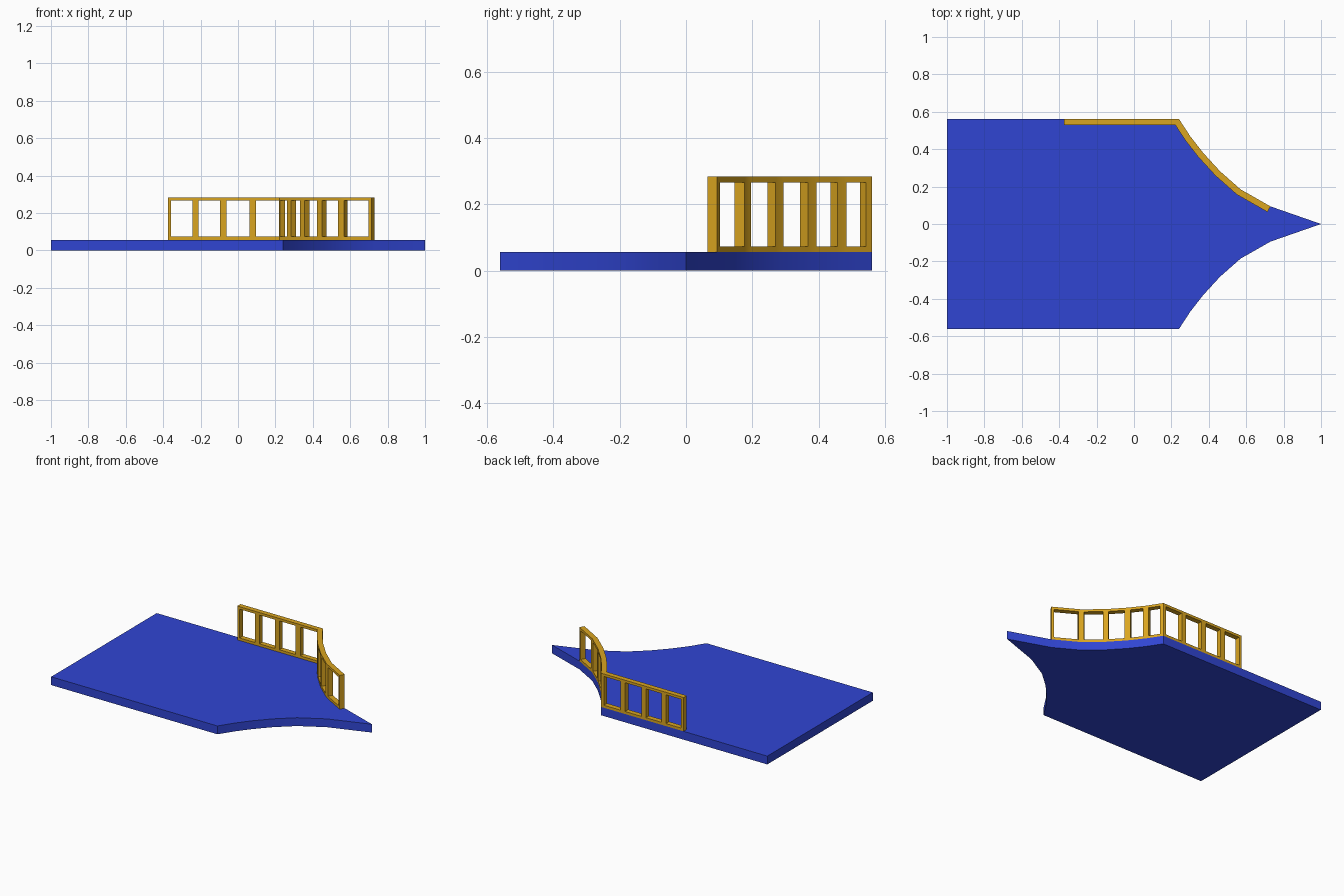
import bpy
import bmesh
from math import radians
from mathutils import Vector

if "Cube" in bpy.data.objects:
    bpy.data.objects.remove(bpy.data.objects["Cube"])

DECK_TOP = 0.056
RAIL_TOP = 0.284
BAR = 0.017          # height of the horizontal rails and half width of the posts
WALL = 0.034         # railing thickness

# Concave flank shared by the deck and the railing
FLANK = [(0.24, 0.562), (0.30, 0.47), (0.37, 0.38),
         (0.46, 0.282), (0.57, 0.185), (0.73, 0.094)]


def material(name, colour):
    mat = bpy.data.materials.new(name)
    mat.use_nodes = True
    mat.diffuse_color = (*colour, 1)
    mat.node_tree.nodes["Principled BSDF"].inputs["Base Color"].default_value = (*colour, 1)
    return mat


def make_object(name, bm, mat):
    mesh = bpy.data.meshes.new(name)
    bm.to_mesh(mesh)
    bm.free()
    obj = bpy.data.objects.new(name, mesh)
    bpy.context.collection.objects.link(obj)
    mesh.materials.append(mat)
    bpy.ops.object.select_all(action="DESELECT")
    obj.select_set(True)
    bpy.context.view_layer.objects.active = obj
    bpy.ops.object.shade_smooth_by_angle(angle=radians(30))
    return obj


def build_deck(mat):
    # Half outline mirrored across the long axis, then extruded upward
    half = [(-1, 0.562)] + FLANK
    outline = half + [(1, 0)] + [(x, -y) for x, y in reversed(half)]
    bm = bmesh.new()
    face = bm.faces.new([bm.verts.new((x, y, 0)) for x, y in outline])
    result = bmesh.ops.extrude_face_region(bm, geom=[face])
    top = [v for v in result["geom"] if isinstance(v, bmesh.types.BMVert)]
    bmesh.ops.translate(bm, verts=top, vec=(0, 0, DECK_TOP))
    bmesh.ops.recalc_face_normals(bm, faces=bm.faces)
    make_object("deck", bm, mat)


def build_railing(mat):
    # Posts stand at every path node; each span is a panel with one opening
    nodes = [Vector((x, 0.562)) for x in (-0.375, -0.227, -0.078, 0.078)]
    nodes += [Vector(p) for p in FLANK]
    corner = 4
    columns, openings = [], set()
    for i in range(len(nodes) - 1):
        a, b = nodes[i], nodes[i + 1]
        step = (b - a).normalized()
        start = 0.022 if i == corner else BAR
        end = 0.022 if i + 1 == corner else BAR
        columns += [a, a + step * start, b - step * end]
        openings.add(i * 3 + 1)
    columns.append(nodes[-1])

    rows = [DECK_TOP, DECK_TOP + BAR, RAIL_TOP - BAR, RAIL_TOP]
    bm = bmesh.new()
    grid = [[bm.verts.new((p.x, p.y, z)) for z in rows] for p in columns]
    for c in range(len(grid) - 1):
        for r in range(len(rows) - 1):
            if r == 1 and c in openings:
                continue
            bm.faces.new((grid[c][r], grid[c][r + 1], grid[c + 1][r + 1], grid[c + 1][r]))
    railing = make_object("railing", bm, mat)

    # Thicken inward from the deck edge
    solid = railing.modifiers.new("thickness", "SOLIDIFY")
    solid.thickness = WALL
    solid.offset = -1
    solid.use_even_offset = True
    bpy.ops.object.modifier_apply(modifier=solid.name)
    bpy.ops.object.shade_smooth_by_angle(angle=radians(30))


build_deck(material("royal blue", (0.03, 0.06, 0.65)))
build_railing(material("golden yellow", (0.70, 0.376, 0.0144)))
